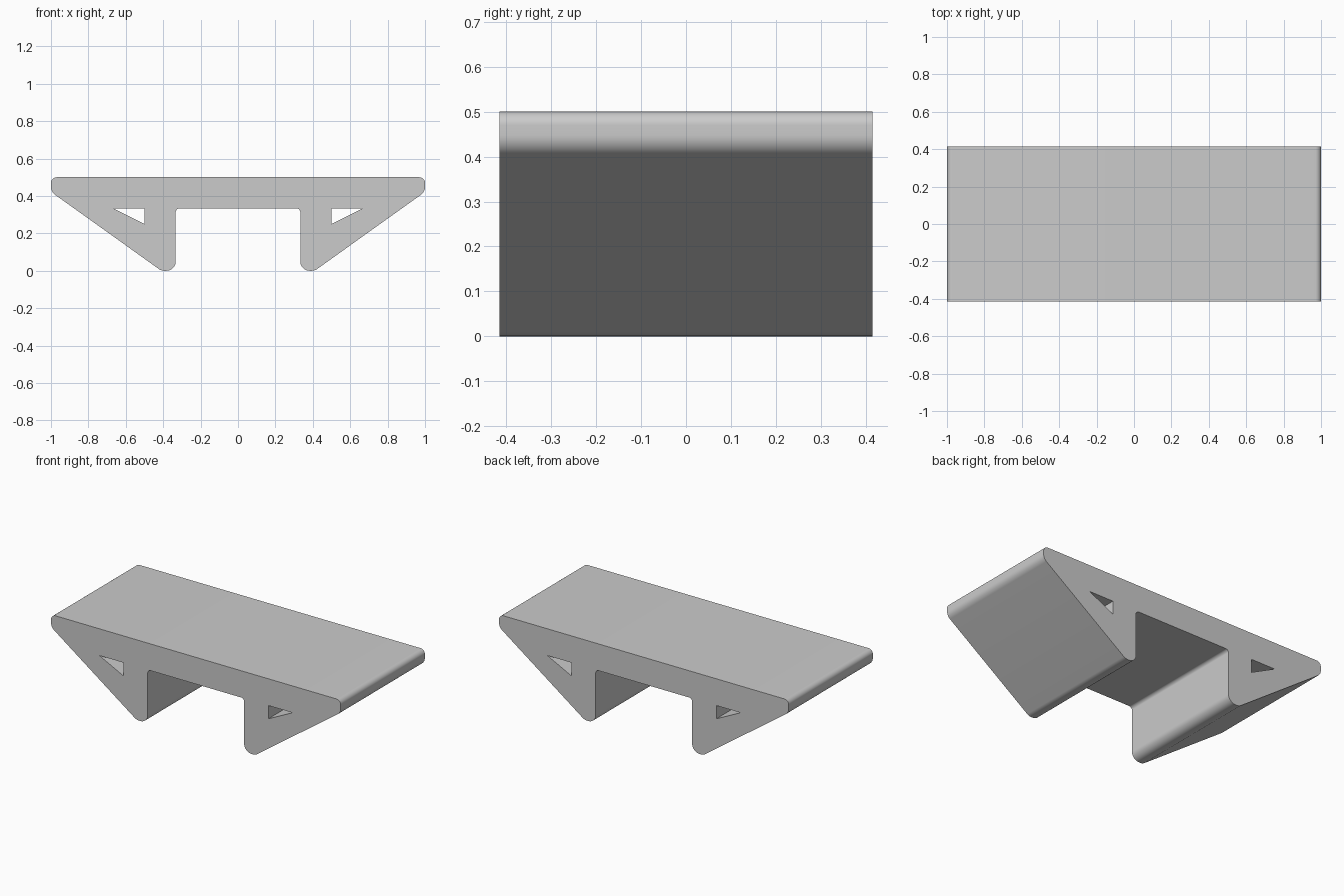
import bpy
import bmesh
from math import acos, tan
from mathutils import Vector

DEPTH = 0.83

cube = bpy.data.objects.get("Cube")
if cube:
    bpy.data.objects.remove(cube, do_unlink=True)


def fillet(corners, steps=8):
    """Round each (x, z, radius) corner of a closed outline."""
    outline = []
    for i, (x, z, radius) in enumerate(corners):
        p = Vector((x, z))
        a = (Vector(corners[i - 1][:2]) - p).normalized()
        b = (Vector(corners[(i + 1) % len(corners)][:2]) - p).normalized()
        if radius == 0:
            outline.append(p)
            continue
        half = acos(a.dot(b)) / 2
        start, end = p + a * radius / tan(half), p + b * radius / tan(half)
        centre = p + (a + b).normalized() * (start - p).length / abs((a + b).normalized().dot(a))
        for k in range(steps + 1):
            arm = (start - centre).lerp(end - centre, k / steps)
            outline.append(centre + arm.normalized() * radius)
    return outline


def mirrored(points):
    return [(-x, z, *rest) for x, z, *rest in reversed(points)]


# Right half of the bench outline, from the top edge round to the underside
half_outline = [
    (1.0, 0.5, 0.03),
    (1.0, 0.422, 0.05),
    (0.41, 0.0, 0.05),
    (0.333, 0.0, 0.05),
    (0.333, 0.333, 0.02),
]
# Triangular opening through each leg
opening = [(0.5, 0.25, 0), (0.5, 0.333, 0), (0.667, 0.333, 0)]
loops = [fillet(half_outline + mirrored(half_outline)),
         fillet(opening), fillet(mirrored(opening))]

# Fill the section and extrude it along the depth
bm = bmesh.new()
edges = []
for loop in loops:
    verts = [bm.verts.new((p.x, -DEPTH / 2, p.y)) for p in loop]
    edges += [bm.edges.new((verts[i - 1], verts[i])) for i in range(len(verts))]
bmesh.ops.triangle_fill(bm, use_beauty=True, edges=edges, normal=(0, -1, 0))
result = bmesh.ops.extrude_face_region(bm, geom=bm.faces[:], use_keep_orig=True)
moved = [g for g in result["geom"] if isinstance(g, bmesh.types.BMVert)]
bmesh.ops.translate(bm, verts=moved, vec=(0, DEPTH, 0))
bmesh.ops.recalc_face_normals(bm, faces=bm.faces[:])

mesh = bpy.data.meshes.new("stand_body")
bm.to_mesh(mesh)
bm.free()
body = bpy.data.objects.new("stand_body", mesh)
bpy.context.collection.objects.link(body)

# Plain grey finish
grey = bpy.data.materials.new("plain_grey")
grey.use_nodes = True
grey.diffuse_color = (0.6, 0.6, 0.6, 1)
grey.node_tree.nodes["Principled BSDF"].inputs["Base Color"].default_value = (0.6, 0.6, 0.6, 1)
mesh.materials.append(grey)

# Smooth the rounded edges, keep the section edges sharp
bpy.context.view_layer.objects.active = body
body.select_set(True)
bpy.ops.object.shade_smooth_by_angle(angle=0.52)
